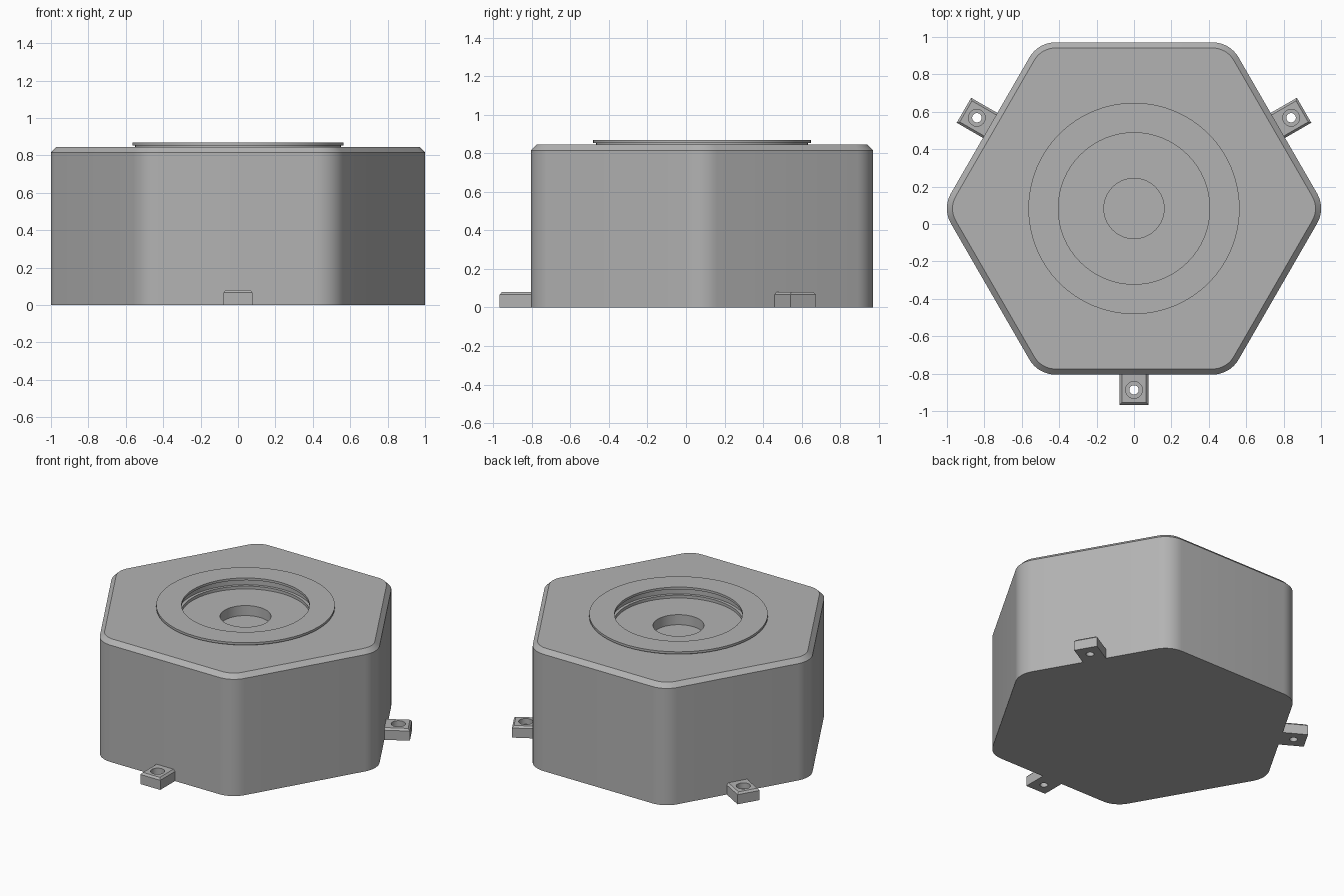
import bpy, bmesh
from math import sin, cos, pi, radians
from mathutils import Matrix

cube = bpy.data.objects.get("Cube")
if cube:
    bpy.data.objects.remove(cube, do_unlink=True)

CENTRE_Y = 0.083
APOTHEM = 0.888
CORNER = 0.16

grey = bpy.data.materials.new("grey_plastic")
colour = (0.45, 0.45, 0.45, 1)
grey.diffuse_color = colour
grey.use_nodes = True
grey.node_tree.nodes["Principled BSDF"].inputs["Base Color"].default_value = colour


def circle(r, n=64, y=0):
    return [(r * cos(2 * pi * i / n), y + r * sin(2 * pi * i / n)) for i in range(n)]


def rounded_hexagon(apothem, r, steps=8):
    reach = (apothem - r) / cos(pi / 6)
    pts = []
    for k in range(6):
        a = k * pi / 3
        for s in range(steps + 1):
            t = a - pi / 6 + s * pi / 3 / steps
            pts.append((reach * cos(a) + r * cos(t), reach * sin(a) + r * sin(t)))
    return pts


def add_loop(bm, pts, z):
    return [bm.verts.new((x, y, z)) for x, y in pts]


def bridge(bm, a, b):
    n = len(a)
    for i in range(n):
        j = (i + 1) % n
        bm.faces.new((a[i], a[j], b[j], b[i]))


def stack(bm, levels):
    """Join outlines of equal point count; return the vertex loops."""
    loops = [add_loop(bm, pts, z) for pts, z in levels]
    for a, b in zip(loops, loops[1:]):
        bridge(bm, a, b)
    return loops


def fill_around_hole(bm, outer, hole):
    edges = [bm.edges.get((lp[i - 1], lp[i])) for lp in (outer, hole) for i in range(len(lp))]
    bmesh.ops.triangle_fill(bm, edges=edges, use_beauty=True)


def finish(bm, name, turn=0):
    bmesh.ops.recalc_face_normals(bm, faces=bm.faces[:])
    bm.transform(Matrix.Translation((0, CENTRE_Y, 0)) @ Matrix.Rotation(turn, 4, "Z"))
    mesh = bpy.data.meshes.new(name)
    bm.to_mesh(mesh)
    bm.free()
    mesh.materials.append(grey)
    obj = bpy.data.objects.new(name, mesh)
    bpy.context.collection.objects.link(obj)
    bpy.ops.object.select_all(action="DESELECT")
    obj.select_set(True)
    bpy.context.view_layer.objects.active = obj
    bpy.ops.object.shade_smooth_by_angle(angle=radians(30))


# Hexagonal case with chamfered top and stepped round recess
bm = bmesh.new()
side = rounded_hexagon(APOTHEM, CORNER)
shell = stack(bm, [(side, 0), (side, 0.815),
                   (rounded_hexagon(APOTHEM - 0.03, CORNER - 0.03), 0.845)])
bm.faces.new(shell[0])
recess = stack(bm, [(circle(r), z) for r, z in
                    [(0.43, 0.845), (0.43, 0.81), (0.41, 0.81), (0.41, 0.79),
                     (0.161, 0.79), (0.161, 0.72)]])
bm.faces.new(recess[-1])
fill_around_hole(bm, shell[-1], recess[0])
finish(bm, "hexagonal_case")

# Flat ring on a narrower seat
bm = bmesh.new()
ring = stack(bm, [(circle(r), z) for r, z in
                  [(0.405, 0.853), (0.405, 0.869), (0.565, 0.869), (0.565, 0.853),
                   (0.55, 0.853), (0.55, 0.845), (0.44, 0.845), (0.44, 0.853)]])
bridge(bm, ring[-1], ring[0])
finish(bm, "top_ring")


# Mounting tabs with counterbored screw holes
def make_tab(name, degrees):
    def outline(inset):
        w, far, near = 0.077 - inset, 1.05 - inset, 0.87
        return [(-w, near), (w, near), (w, far), (-w, far)]

    bm = bmesh.new()
    body = stack(bm, [(outline(0), 0), (outline(0), 0.067), (outline(0.012), 0.08)])
    hole = stack(bm, [(circle(r, 32, 0.97), z) for r, z in
                      [(0.045, 0.08), (0.045, 0.04), (0.025, 0.04), (0.025, 0)]])
    fill_around_hole(bm, body[-1], hole[0])
    fill_around_hole(bm, body[0], hole[-1])
    finish(bm, name, radians(degrees))


make_tab("front_tab", 180)
make_tab("back_left_tab", -60)
make_tab("back_right_tab", 60)
